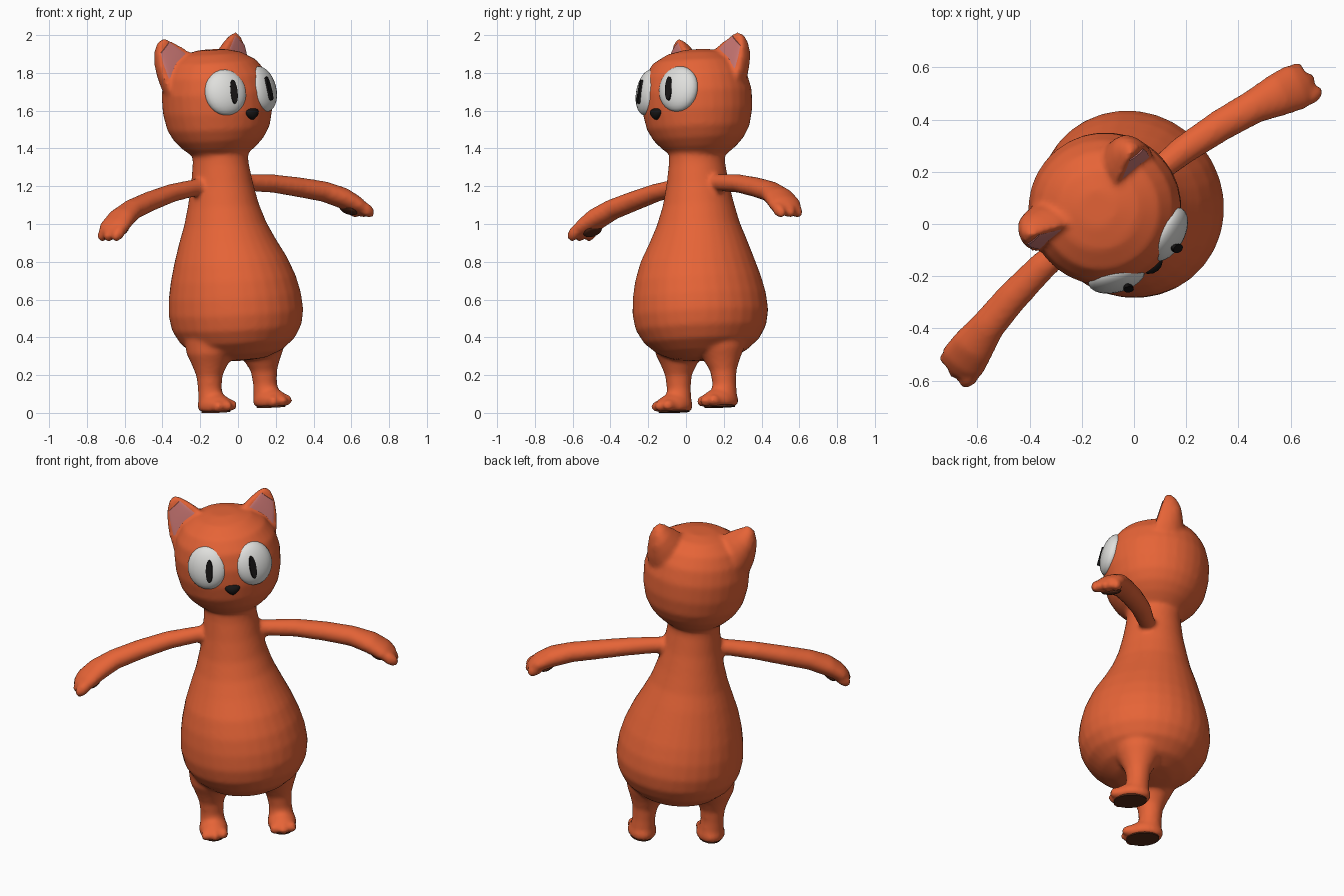
import bpy, bmesh, math
from mathutils import Matrix, Vector, Euler

if "Cube" in bpy.data.objects:
    bpy.data.objects.remove(bpy.data.objects["Cube"])

# Whole-figure pose: turned toward the front right and leaning slightly sideways
POSE = (Matrix.Translation((0.01, 0.08, 0.022))
        @ Matrix.Rotation(math.radians(39.5), 4, 'Z')
        @ Matrix.Rotation(math.radians(-4.1), 4, 'Y'))


def material(name, rgb):
    m = bpy.data.materials.new(name)
    m.diffuse_color = (*rgb, 1)
    m.use_nodes = True
    m.node_tree.nodes["Principled BSDF"].inputs["Base Color"].default_value = m.diffuse_color
    return m


ORANGE = material("orange_fur", (0.79, 0.127, 0.038))
WHITE = material("eye_white", (0.74, 0.74, 0.72))
BLACK = material("black", (0.008, 0.007, 0.007))
PINK = material("ear_pink", (0.58, 0.18, 0.17))
BROWN = material("pad_brown", (0.09, 0.022, 0.009))


def finish(bm, name, mat, side=1):
    """Mirror if needed, pose, shade and link a part."""
    bm.transform(Matrix.Diagonal((side, 1, 1, 1)))
    bmesh.ops.recalc_face_normals(bm, faces=bm.faces)
    bm.transform(POSE)
    me = bpy.data.meshes.new(name)
    bm.to_mesh(me)
    bm.free()
    me.materials.append(mat)
    ob = bpy.data.objects.new(name, me)
    bpy.context.collection.objects.link(ob)
    bpy.ops.object.select_all(action='DESELECT')
    bpy.context.view_layer.objects.active = ob
    ob.select_set(True)
    bpy.ops.object.shade_smooth_by_angle(angle=math.radians(50))
    return ob


def loft(rings):
    """Skin a list of rings and cap both ends."""
    bm = bmesh.new()
    loops = [[bm.verts.new(p) for p in ring] for ring in rings]
    n = len(loops[0])
    for a, b in zip(loops, loops[1:]):
        for i in range(n):
            j = (i + 1) % n
            bm.faces.new((a[i], a[j], b[j], b[i]))
    for loop in (loops[0], loops[-1]):
        c = bm.verts.new(sum((v.co for v in loop), Vector()) / n)
        for i in range(n):
            bm.faces.new((loop[i], loop[(i + 1) % n], c))
    return bm


def circle(n):
    return [(math.cos(2 * math.pi * i / n), math.sin(2 * math.pi * i / n)) for i in range(n)]


def flat_rings(table, wx=1.0, wy=1.0, n=32):
    """Horizontal rings from rows of x, forward, z, radius."""
    return [[Vector((x + r * wx * c, -d + r * wy * s, z)) for c, s in circle(n)]
            for x, d, z, r in table]


def ball(loc, size, rot=(0, 0, 0), floor=None, taper=0, seg=20):
    bm = bmesh.new()
    bmesh.ops.create_uvsphere(bm, u_segments=seg, v_segments=seg // 2 + 2, radius=1)
    for v in bm.verts:
        v.co.x *= 1 + taper * v.co.z
    bm.transform(Matrix.LocRotScale(Vector(loc), Euler(rot), Vector(size)))
    if floor is not None:
        for v in bm.verts:
            v.co.z = max(v.co.z, floor)
    return bm


def disc(mtx):
    """Short cylinder used for pupils and soles."""
    bm = bmesh.new()
    bmesh.ops.create_cone(bm, cap_ends=True, segments=24, radius1=1, radius2=1, depth=1)
    bm.transform(mtx)
    return bm


FUR = bmesh.new()


def add_fur(part, side=1):
    """Collect a furry part; all are fused into one skin at the end."""
    part.transform(Matrix.Diagonal((side, 1, 1, 1)))
    bmesh.ops.recalc_face_normals(part, faces=part.faces)
    me = bpy.data.meshes.new("part")
    part.to_mesh(me)
    part.free()
    FUR.from_mesh(me)
    bpy.data.meshes.remove(me)


# Pear-shaped body with neck
add_fur(loft(flat_rings([
    (.015, -.01, .255, .06), (.015, -.01, .265, .15), (.016, -.01, .30, .235), (.018, -.01, .36, .305),
    (.018, -.01, .43, .345), (.018, -.01, .51, .359), (.016, -.01, .60, .352), (.012, -.01, .69, .333),
    (.006, -.015, .79, .30), (.002, -.03, .89, .257), (0, -.038, .98, .219), (0, -.045, 1.08, .189),
    (0, -.046, 1.19, .165), (0, -.048, 1.30, .149), (.004, -.05, 1.40, .145)], .98, 1.02)))

# Round head with a flattened crown
add_fur(loft(flat_rings([
    (.01, -.06, 1.335, .08), (.01, -.06, 1.35, .15), (.01, -.06, 1.385, .195), (.01, -.06, 1.43, .238),
    (.01, -.06, 1.49, .272), (.01, -.06, 1.58, .291), (.01, -.06, 1.68, .293), (.008, -.06, 1.77, .272),
    (.005, -.065, 1.84, .226), (.005, -.075, 1.885, .155), (.005, -.08, 1.905, .07)])))

# Nose
finish(ball((.01, -.222, 1.564), (.04, .03, .031), taper=.5, seg=12), "nose", BLACK)

leg = [(.145, -.01, .45, .13), (.15, -.01, .38, .15), (.165, -.01, .31, .132), (.178, -.01, .25, .097),
       (.187, -.01, .19, .07), (.19, -.01, .12, .063), (.19, -.005, .07, .068), (.19, 0, .012, .068)]
arm = [(.10, -.045, 1.19, .047, .047), (.20, -.045, 1.185, .047, .046), (.35, -.043, 1.17, .056, .049),
       (.52, -.025, 1.137, .062, .053), (.66, 0, 1.105, .066, .055), (.76, .025, 1.065, .084, .056),
       (.83, .045, 1.022, .092, .048), (.87, .055, .99, .07, .035)]
ear = [(.17, -.085, 1.75, .135, .15), (.19, -.095, 1.79, .128, .15), (.215, -.11, 1.84, .113, .135),
       (.24, -.13, 1.89, .085, .11), (.258, -.148, 1.935, .055, .07), (.266, -.158, 1.968, .024, .03)]


def ear_rings(width, front, back, lift=0):
    """Half-round rings slanted across the side of the head."""
    return [[Vector((x + .75 * h * width * c, -d - lift + (-front * -s if s < 0 else back(b) * s),
                     z - .66 * h * width * c)) for c, s in circle(20)] for x, d, z, h, b in ear]


for side, tag in ((-1, "right"), (1, "left")):
    # Leg, foot and toes
    add_fur(loft(flat_rings(leg)), side)
    add_fur(ball((.19, -.024, .03), (.081, .108, .065), floor=0), side)
    for k in (-1, 0, 1):
        add_fur(ball((.19 + k * .049, -.118 + abs(k) * .016, .028), (.027, .038, .032), floor=0, seg=12), side)
    finish(disc(Matrix.LocRotScale(Vector((.19, -.03, .002)), None, Vector((.064, .092, .014)))),
           f"{tag}_sole", BROWN, side)

    # Arm: rings square to the arm's path, flaring into a flat hand
    pts = [Vector((x, -d, z)) for x, d, z, _, _ in arm]
    rings = []
    for i, p in enumerate(pts):
        t = (pts[min(i + 1, len(pts) - 1)] - pts[max(i - 1, 0)]).normalized()
        across = Vector((0, 0, 1)).cross(t).normalized()
        up = t.cross(across)
        rings.append([p + across * arm[i][3] * c + up * arm[i][4] * s for c, s in circle(16)])
    add_fur(loft(rings), side)
    for k in (-1, 0, 1):
        add_fur(ball((.862 - abs(k) * .008, -.053 + k * .058, .993), (.054, .03, .034),
                     (0, math.radians(40), 0), seg=12), side)
    finish(ball((.785, -.04, .998), (.047, .055, .017), (0, math.radians(33), 0), seg=16),
           f"{tag}_palm_pad", BROWN, side)

    # Ear: rounded back, flat front with a pink lining plate
    add_fur(loft(ear_rings(1, .004, lambda b: b)), side)
    finish(loft(ear_rings(.76, .005, lambda b: .004, .004)[:-1]), f"{tag}_ear_lining", PINK, side)

    # Eye following the curve of the face, with an upright slit pupil
    eye = (Matrix.Translation((.127 + .01 * side, -.168, 1.687))
           @ Matrix.Rotation(math.radians(23), 4, 'Z') @ Matrix.Rotation(math.radians(-12), 4, 'X'))
    white = ball((0, 0, 0), (.113, .058, .123), seg=24)
    white.transform(eye)
    finish(white, f"{tag}_eye", WHITE, side)
    finish(disc(eye @ Matrix.LocRotScale(Vector((-.03, -.053, -.008)), Euler((math.radians(90), 0, 0)),
                                         Vector((.019, .064, .016)))), f"{tag}_pupil", BLACK, side)

# Fuse all furry parts into one softly blended skin
skin = finish(FUR, "furry_skin", ORANGE)
remesh = skin.modifiers.new("Fuse", 'REMESH')
remesh.mode = 'VOXEL'
remesh.voxel_size = 0.013
remesh.use_smooth_shade = True
soften = skin.modifiers.new("Soften", 'SMOOTH')
soften.factor = 0.5
soften.iterations = 6
